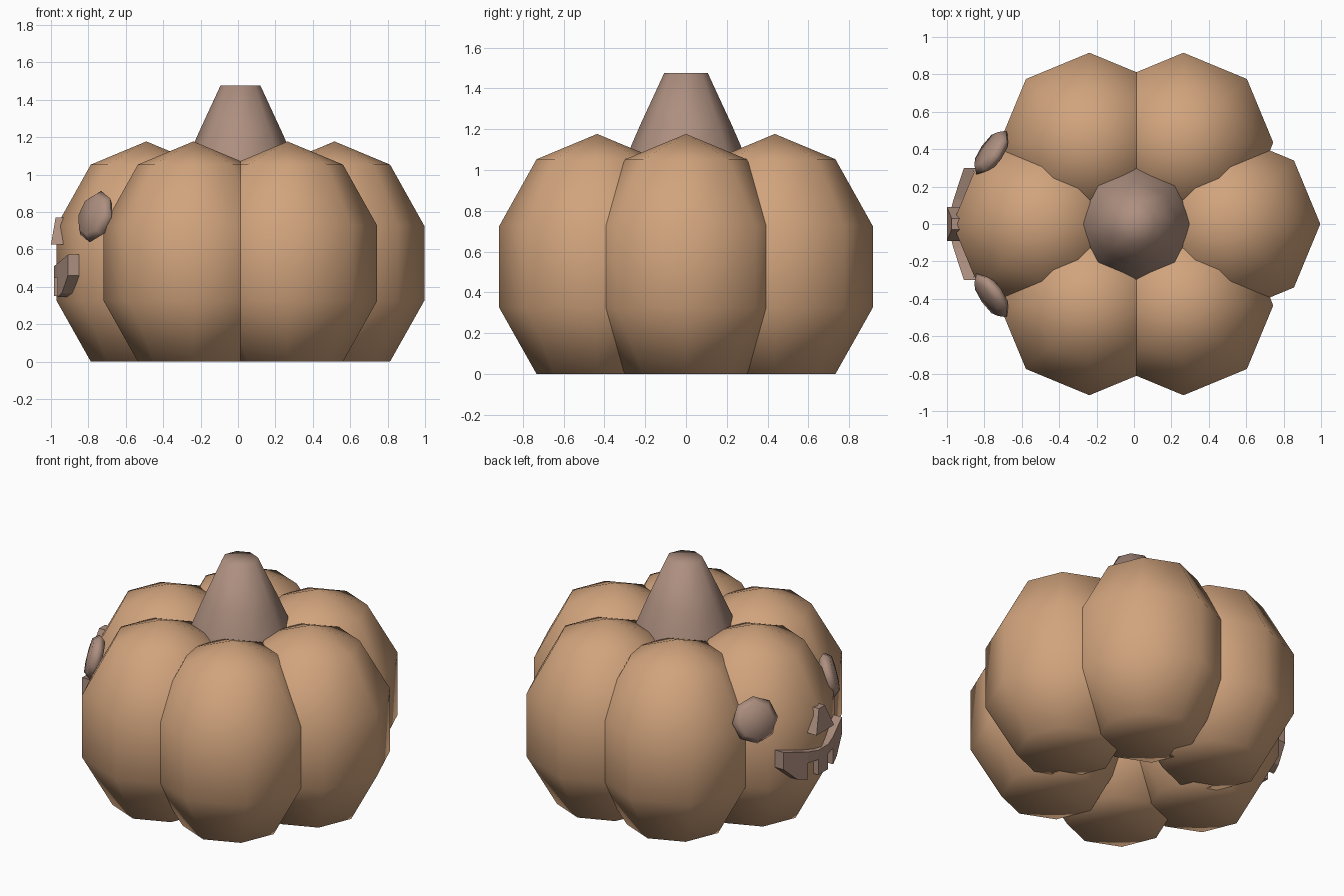
import bpy, bmesh, math
from mathutils import Vector

cube = bpy.data.objects.get("Cube")
if cube:
    bpy.data.objects.remove(cube, do_unlink=True)

CX = 0.013  # axis of the body


def material(name, rgb):
    m = bpy.data.materials.new(name)
    m.use_nodes = True
    col = (*rgb, 1)
    m.diffuse_color = col
    bsdf = m.node_tree.nodes["Principled BSDF"]
    bsdf.inputs["Base Color"].default_value = col
    bsdf.inputs["Roughness"].default_value = 0.8
    return m


rind = material("orange rind", (0.64, 0.37, 0.205))
bark = material("stem brown", (0.42, 0.275, 0.215))


def finish(name, bm, mat, smooth):
    bmesh.ops.recalc_face_normals(bm, faces=bm.faces)
    for f in bm.faces:
        f.smooth = smooth
    me = bpy.data.meshes.new(name)
    bm.to_mesh(me)
    bm.free()
    me.materials.append(mat)
    ob = bpy.data.objects.new(name, me)
    bpy.context.collection.objects.link(ob)
    return ob


def lathe(name, profile, mat, location, sides=8):
    """Turn (radius, height) points around z; zero radius makes a pole."""
    bm = bmesh.new()
    rings = []
    for r, z in profile:
        if r == 0:
            rings.append([bm.verts.new((0, 0, z))] * sides)
        else:
            turns = [math.tau * i / sides for i in range(sides)]
            rings.append([bm.verts.new((r * math.cos(a), r * math.sin(a), z)) for a in turns])
    for lo, hi in zip(rings, rings[1:]):
        for i in range(sides):
            j = (i + 1) % sides
            corners = list(dict.fromkeys((lo[i], lo[j], hi[j], hi[i])))
            bm.faces.new(corners)
    ob = finish(name, bm, mat, True)
    ob.location = location
    return ob


def prism(bm, front, back):
    """Closed solid between two matching outlines."""
    a = [bm.verts.new(p) for p in front]
    b = [bm.verts.new(p) for p in back]
    bm.faces.new(a)
    bm.faces.new(b[::-1])
    for i in range(len(a)):
        j = (i + 1) % len(a)
        bm.faces.new((a[i], b[i], b[j], a[j]))


# Six overlapping lobes with flat undersides
LOBE = [(0, 0), (0.297, 0), (0.48, 0.325), (0.48, 0.726), (0.297, 1.053), (0, 1.177)]
for k in range(6):
    a = math.radians(60 * k)
    lathe(f"lobe_{k + 1}", LOBE, rind,
          (CX + 0.503 * math.cos(a), 0.503 * math.sin(a), 0))

# Tapered stem
STEM = [(0, 0.85), (0.34, 0.85), (0.29, 1.07), (0.225, 1.22), (0.107, 1.475), (0, 1.475)]
lathe("stem", STEM, bark, (CX, 0, 0))

# Lens-shaped eyes on the -x side
EYE = [(0, -0.045), (0.11, -0.035), (0.142, 0), (0.11, 0.035), (0, 0.045)]
for side, s in (("left", -1), ("right", 1)):
    eye = lathe(side + "_eye", EYE, bark, (-0.762, 0.382 * s, 0.775))
    eye.rotation_euler = Vector((-0.82, 0.57 * s, 0.27)).to_track_quat("Z", "Y").to_euler()

# Nose: blunt triangle
bm = bmesh.new()
nose = [(-0.09, 0.625), (0.09, 0.625), (0.03, 0.77), (-0.03, 0.77)]
prism(bm, [(-1.0 + 0.17 * (z - 0.625), y, z) for y, z in nose],
      [(-0.93, y, z) for y, z in nose])
finish("nose", bm, bark, False)


# Mouth: curved grin in columns, the short ones leaving gaps for teeth
def grin_x(y):
    return -0.985 + 0.33 * max(0, abs(y) - 0.07)


def grin_top(y):
    return 0.51 + 0.28 * max(0, abs(y) - 0.08)


bm = bmesh.new()
COLUMNS = [(0, 0.05, 0.35, 0.35), (0.05, 0.13, 0.45, 0.45),
           (0.13, 0.2, 0.345, 0.365), (0.2, 0.3, 0.365, 0.46)]
for s in (-1, 1):
    for y0, y1, b0, b1 in COLUMNS:
        outline = [(y0, b0), (y1, b1), (y1, grin_top(y1)), (y0, grin_top(y0))]
        prism(bm, [(grin_x(y), s * y, z) for y, z in outline],
              [(grin_x(y) + 0.06, s * y, z) for y, z in outline])
finish("mouth", bm, bark, False)
